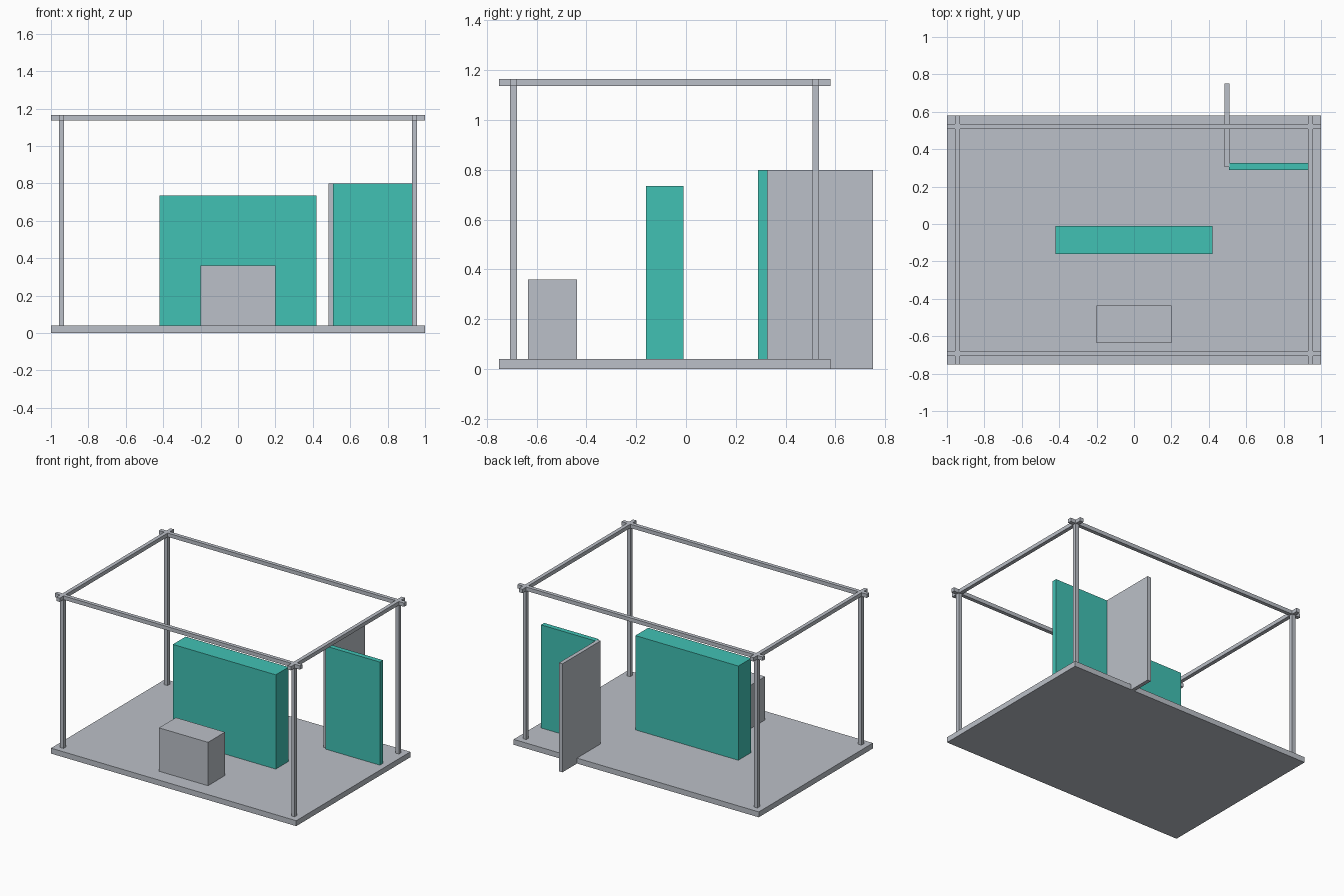
import bpy

if "Cube" in bpy.data.objects:
    bpy.data.objects.remove(bpy.data.objects["Cube"])


def material(name, color):
    m = bpy.data.materials.new(name)
    m.diffuse_color = (*color, 1.0)
    m.use_nodes = True
    m.node_tree.nodes["Principled BSDF"].inputs["Base Color"].default_value = m.diffuse_color
    return m


GREY = material("light_grey", (0.50, 0.53, 0.58))
TEAL = material("teal", (0.053, 0.533, 0.456))


def box(name, x, y, z, mat):
    """Axis-aligned box from (min, max) ranges."""
    bpy.ops.mesh.primitive_cube_add(size=1, location=[sum(r) / 2 for r in (x, y, z)])
    ob = bpy.context.object
    ob.name = name
    ob.scale = [r[1] - r[0] for r in (x, y, z)]
    bpy.ops.object.transform_apply(location=False, rotation=False, scale=True)
    ob.data.materials.append(mat)
    return ob


T = 0.014           # half thickness of frame bars
XS = {"left": -0.943, "right": 0.943}
YS = {"front": -0.692, "back": 0.521}
BACK, FRONT = 0.58, -0.75
TOP = 1.165

# floor platform
box("floor", (-1, 1), (FRONT, BACK), (0, 0.04), GREY)

# corner posts
for sx, x in XS.items():
    for sy, y in YS.items():
        box(f"{sy}_{sx}_post", (x - T, x + T), (y - T, y + T), (0.03, TOP - T), GREY)

# top rails, crossing at the corners
for sx, x in XS.items():
    box(f"{sx}_rail", (x - T, x + T), (FRONT, BACK), (TOP - 2 * T, TOP), GREY)
for sy, y in YS.items():
    box(f"{sy}_rail", (-1, 1), (y - T, y + T), (TOP - 2 * T, TOP), GREY)

# counter, main wall block and corner panels, sunk into the floor
box("counter", (-0.2, 0.2), (-0.635, -0.437), (0.002, 0.36), GREY)
box("wall_block", (-0.42, 0.42), (-0.16, -0.01), (0.002, 0.735), TEAL)
box("back_panel", (0.509, 0.954), (0.29, 0.327), (0.002, 0.80), TEAL)
box("side_panel", (0.483, 0.511), (0.305, 0.75), (0, 0.80), GREY)
